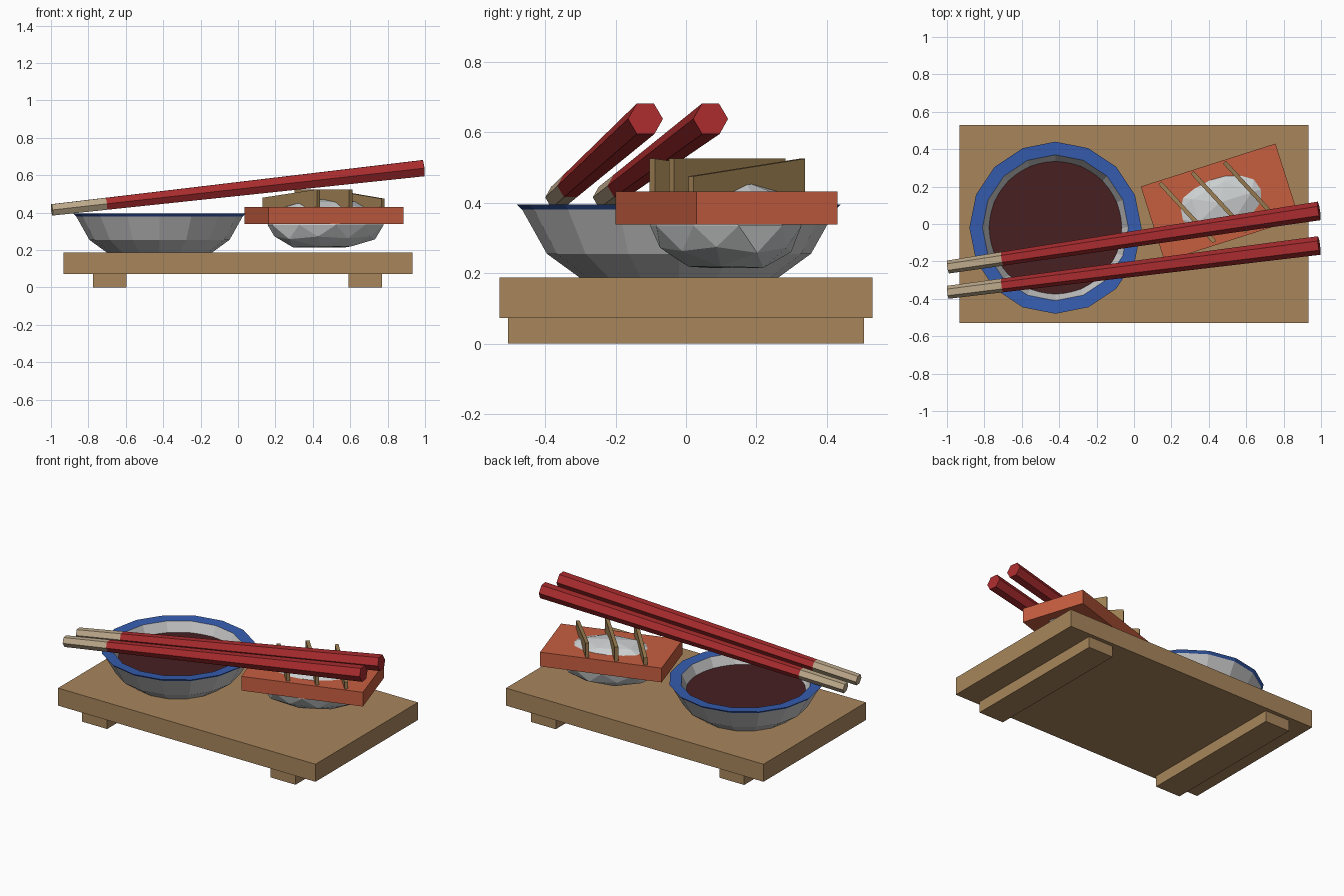
import bpy, bmesh, math, random
from mathutils import Vector, Matrix

cube = bpy.data.objects.get("Cube")
if cube:
    bpy.data.objects.remove(cube, do_unlink=True)


def material(name, rgb):
    """Flat material from 0-255 display colour, stored as linear."""
    col = [((c / 255 + 0.055) / 1.055) ** 2.4 for c in rgb] + [1]
    m = bpy.data.materials.new(name)
    m.use_nodes = True
    m.diffuse_color = col
    m.node_tree.nodes["Principled BSDF"].inputs["Base Color"].default_value = col
    return m


wood = material("board wood", (168, 134, 92))
strip_brown = material("strip brown", (156, 126, 82))
porcelain = material("porcelain", (200, 200, 200))
blue = material("rim blue", (54, 93, 176))
broth = material("dark broth", (72, 32, 34))
salmon = material("salmon orange", (198, 94, 64))
rice_white = material("rice white", (204, 207, 208))
red = material("lacquer red", (170, 44, 46))
tan = material("tip tan", (190, 170, 140))


def finish(name, bm, *mats):
    bmesh.ops.recalc_face_normals(bm, faces=bm.faces)
    mesh = bpy.data.meshes.new(name)
    bm.to_mesh(mesh)
    bm.free()
    for m in mats:
        mesh.materials.append(m)
    ob = bpy.data.objects.new(name, mesh)
    bpy.context.collection.objects.link(ob)
    return ob


def box(name, center, size, mat, angle=0):
    bm = bmesh.new()
    bmesh.ops.create_cube(bm, size=1, matrix=Matrix.Diagonal((*size, 1)))
    ob = finish(name, bm, mat)
    ob.location = center
    ob.rotation_euler.z = angle
    return ob


def loft(bm, rings, closed=False):
    """Bridge rings of points into quads; returns the bands of faces."""
    loops = [[bm.verts.new(p) for p in ring] for ring in rings]
    pairs = list(zip(loops, loops[1:] + loops[:1] if closed else loops[1:]))
    bands = []
    for a, b in pairs:
        n = len(a)
        bands.append([bm.faces.new((a[i], a[(i + 1) % n], b[(i + 1) % n], b[i]))
                      for i in range(n)])
    if not closed:
        bands.append([bm.faces.new(loops[0])])
        bands.append([bm.faces.new(loops[-1])])
    return bands


def circle(radius, z, sides):
    return [(radius * math.cos(math.tau * i / sides),
             radius * math.sin(math.tau * i / sides), z) for i in range(sides)]


# Serving board with two feet
box("board", (0, 0, 0.13), (1.865, 1.06, 0.115), wood)
for side, x in (("right", -0.685), ("left", 0.68)):
    box(side + "_foot", (x, 0, 0.0365), (0.18, 1.01, 0.073), wood)

# Bowl: outer wall, rim and inner wall as one lofted profile
bowl_at = (-0.42, -0.02, 0)
bm = bmesh.new()
profile = [(0.28, 0.186), (0.375, 0.255), (0.445, 0.38), (0.46, 0.395),
           (0.39, 0.39), (0.35, 0.31), (0.25, 0.22)]
bands = loft(bm, [circle(r, z, 16) for r, z in profile])
for band in bands[2:4]:
    for f in band:
        f.material_index = 1
finish("bowl", bm, porcelain, blue).location = bowl_at

# Broth
bm = bmesh.new()
loft(bm, [circle(0.34, 0.315, 32), circle(0.355, 0.33, 32)])
finish("broth", bm, broth).location = bowl_at

# Rice mound: faceted, slightly uneven, flat underneath
turn = math.radians(17.7)
random.seed(4)
bm = bmesh.new()
bmesh.ops.create_icosphere(bm, subdivisions=2, radius=1)
for v in bm.verts:
    k = random.uniform(0.96, 1.06)
    v.co = Vector((v.co.x * 0.32 * k, v.co.y * 0.2 * k,
                   max(v.co.z * 0.14 * k, -0.12)))
rice = finish("rice", bm, rice_white)
rice.location = (0.46, 0.115, 0.335)
rice.rotation_euler.z = turn

# Fish slab over the rice
box("fish_slab", (0.46, 0.115, 0.385), (0.756, 0.42, 0.093), salmon, turn)

# Three diagonal strips standing on the slab; outer ones slope at one end
for i, (left_top, right_top) in enumerate(((0.48, 0.525), (0.525, 0.525), (0.525, 0.475))):
    s = (i - 1) * 0.181
    center = (0.457 + s * math.cos(turn), 0.117 + s * math.sin(turn), 0)
    strip = box("strip_%d" % (i + 1), center, (0.43, 0.022, 1), strip_brown, math.radians(-47.3))
    for v in strip.data.vertices:
        top = left_top if v.co.x < 0 else right_top
        v.co.z = top if v.co.z > 0 else 0.41


# Tapered six-sided chopsticks with pale tips
def chopstick(name, tip, end):
    tip, end = Vector(tip), Vector(end)
    axis = (end - tip).normalized()
    across = Vector((0, 0, 1)).cross(axis).normalized()
    up = axis.cross(across)
    rings = []
    for t, r in ((0, 0.035), (0.146, 0.037), (1, 0.05)):
        mid = tip.lerp(end, t)
        rings.append([mid + r * (across * math.cos(a) + up * math.sin(a))
                      for a in (math.tau * i / 6 for i in range(6))])
    bm = bmesh.new()
    bands = loft(bm, rings)
    for f in bands[0] + bands[2]:
        f.material_index = 1
    finish(name, bm, red, tan)


chopstick("front_chopstick", (-0.995, -0.365, 0.415), (0.99, -0.115, 0.638))
chopstick("back_chopstick", (-0.995, -0.23, 0.415), (0.99, 0.07, 0.638))
